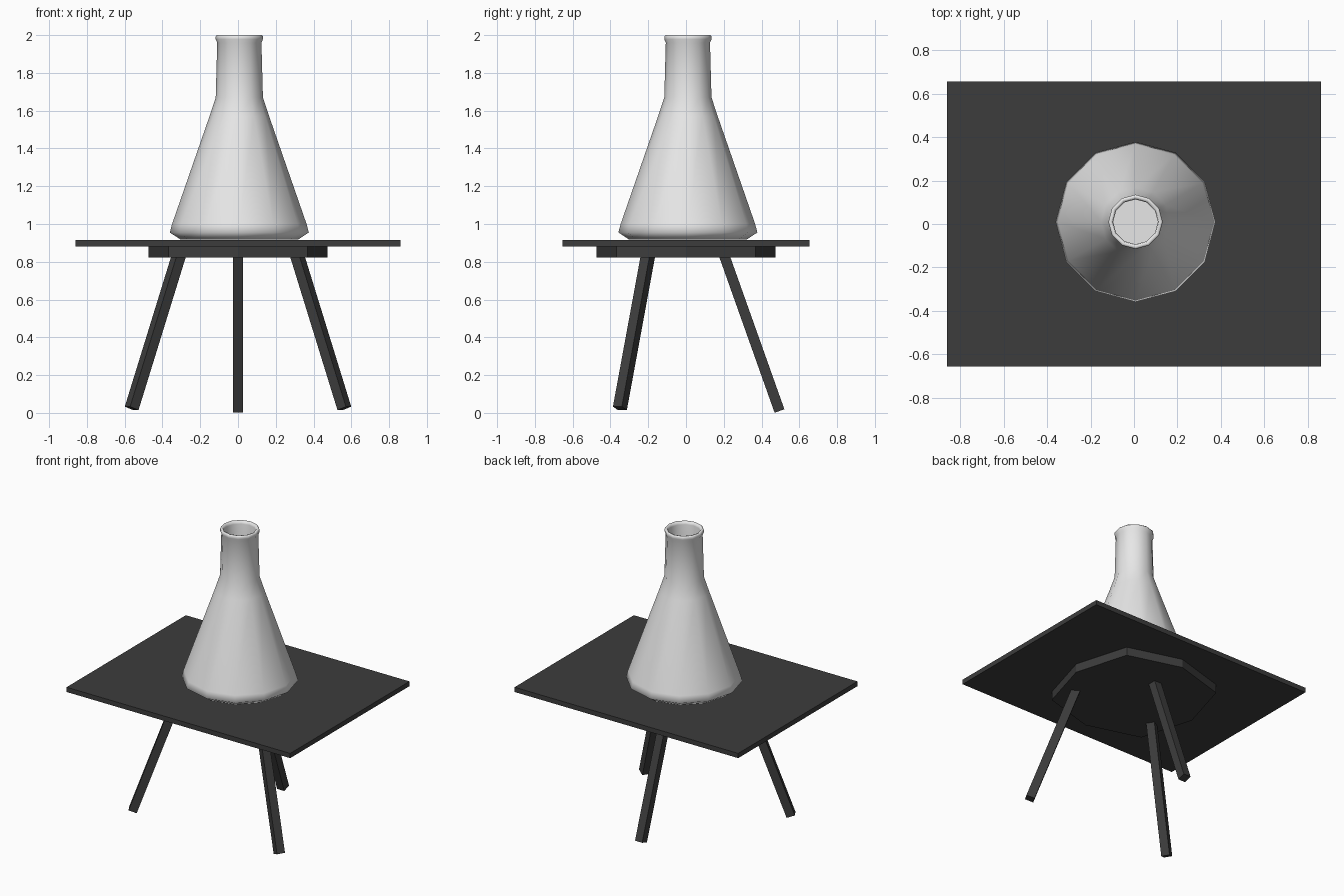
import bpy
import bmesh
from math import cos, sin, tau, radians
from mathutils import Vector, Matrix

if "Cube" in bpy.data.objects:
    bpy.data.objects.remove(bpy.data.objects["Cube"])


def material(name, rgb):
    mat = bpy.data.materials.new(name)
    mat.use_nodes = True
    mat.diffuse_color = (*rgb, 1)
    mat.node_tree.nodes["Principled BSDF"].inputs["Base Color"].default_value = (*rgb, 1)
    return mat


def add_object(name, bm, mat):
    bmesh.ops.recalc_face_normals(bm, faces=bm.faces)
    mesh = bpy.data.meshes.new(name)
    bm.to_mesh(mesh)
    bm.free()
    mesh.materials.append(mat)
    obj = bpy.data.objects.new(name, mesh)
    bpy.context.collection.objects.link(obj)
    return obj


def box(name, size, matrix, mat):
    bm = bmesh.new()
    bmesh.ops.create_cube(bm, size=1)
    bmesh.ops.transform(bm, matrix=matrix @ Matrix.Diagonal((*size, 1)), verts=bm.verts)
    return add_object(name, bm, mat)


def lathe(name, profile, sides, centre, mat):
    """Stack rings of (radius, z), join them and cap both ends."""
    bm = bmesh.new()
    rings = []
    for r, z in profile:
        rings.append([bm.verts.new((centre[0] + r * cos(tau * i / sides),
                                    centre[1] + r * sin(tau * i / sides), z))
                      for i in range(sides)])
    for low, high in zip(rings, rings[1:]):
        for i in range(sides):
            j = (i + 1) % sides
            bm.faces.new((low[i], low[j], high[j], high[i]))
    bm.faces.new(rings[0][::-1])
    bm.faces.new(rings[-1])
    return add_object(name, bm, mat)


def leg(name, top, foot, mat):
    """Square bar from top to foot, one face turned along its lean."""
    top, foot = Vector(top), Vector(foot)
    axis = (top - foot).normalized()
    side = Vector((0, 0, 1)).cross(axis).normalized()
    rot = Matrix((side, axis.cross(side), axis)).transposed().to_4x4()
    place = Matrix.Translation((top + foot) / 2) @ rot
    return box(name, (0.055, 0.055, (top - foot).length), place, mat)


charcoal = material("charcoal", (0.046, 0.046, 0.046))
pale_grey = material("pale_grey", (0.8, 0.8, 0.8))

# Table top
box("table_top", (1.72, 1.31, 0.033), Matrix.Translation((0, 0, 0.898)), charcoal)

# Eight-sided mounting plate, with slightly wider diagonal corners
bm = bmesh.new()
ring = []
for i in range(8):
    r = 0.52 if i % 2 else 0.475
    ring.append(bm.verts.new((r * cos(tau * i / 8), r * sin(tau * i / 8), 0.823)))
base = bm.faces.new(ring)
extruded = bmesh.ops.extrude_face_region(bm, geom=[base])["geom"]
bmesh.ops.translate(bm, vec=(0, 0, 0.059),
                    verts=[v for v in extruded if isinstance(v, bmesh.types.BMVert)])
add_object("mounting_plate", bm, charcoal)

# Three splayed legs
leg("back_leg", (0, 0.2, 0.84), (0, 0.495, 0.01), charcoal)
for name, s in (("front_left_leg", 1), ("front_right_leg", -1)):
    leg(name, (s * 0.311, -0.2, 0.84), (s * 0.563, -0.35, 0.024), charcoal)

# Flask: bevelled base, cone, neck, rolled lip and hollow mouth
flask_profile = [
    (0.31, 0.917), (0.368, 0.955), (0.356, 1.0), (0.158, 1.57), (0.125, 1.67),
    (0.117, 1.96), (0.125, 1.978), (0.125, 1.993), (0.119, 2.0),
    (0.107, 1.997), (0.103, 1.98), (0.103, 1.65),
]
flask = lathe("flask", flask_profile, 12, (0.007, 0.01), pale_grey)
bpy.ops.object.select_all(action="DESELECT")
flask.select_set(True)
bpy.context.view_layer.objects.active = flask
bpy.ops.object.shade_smooth_by_angle(angle=radians(75))
